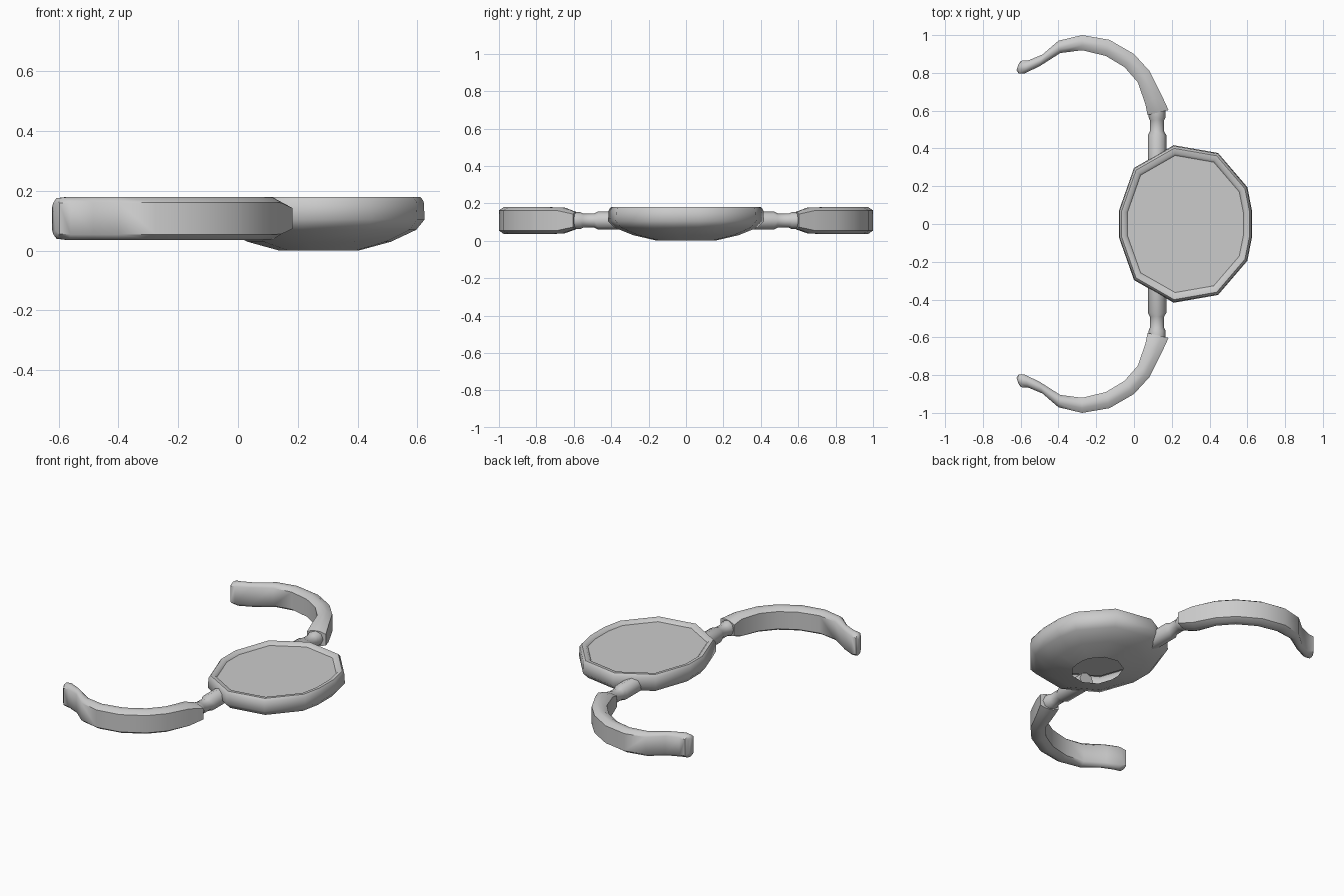
import bpy, bmesh
from mathutils import Vector

if "Cube" in bpy.data.objects:
    bpy.data.objects.remove(bpy.data.objects["Cube"])

CX, CZ = 0.27, 0.108   # dish centre in x, arm centre height


def make(name, rings, caps=(True, True), angle=0.7):
    """Skin a list of equal-length closed rings into one object."""
    bm = bmesh.new()
    vs = [[bm.verts.new(p) for p in r] for r in rings]
    n = len(vs[0])
    for a, b in zip(vs, vs[1:]):
        for i in range(n):
            j = (i + 1) % n
            bm.faces.new((a[i], a[j], b[j], b[i]))
    if caps[0]:
        bm.faces.new(vs[0][::-1])
    if caps[1]:
        bm.faces.new(vs[-1])
    bmesh.ops.recalc_face_normals(bm, faces=bm.faces)
    me = bpy.data.meshes.new(name)
    bm.to_mesh(me)
    bm.free()
    ob = bpy.data.objects.new(name, me)
    bpy.context.collection.objects.link(ob)
    bpy.ops.object.select_all(action='DESELECT')
    ob.select_set(True)
    bpy.context.view_layer.objects.active = ob
    bpy.ops.object.shade_smooth_by_angle(angle=angle)
    return ob


# Twelve-sided dish outline, mirrored across y
half = [(0.625, 0.07), (0.60, 0.195), (0.445, 0.376), (0.21, 0.417), (0.0, 0.297), (-0.08, 0.07)]
outline = half + [(x, -y) for x, y in reversed(half)]


def dish_ring(s, z):
    return [(CX + (x - CX) * s, y * s, z) for x, y in outline]


# Hollow dish with an open hole in the bottom and a rolled rim
make("dish_shell", [dish_ring(s, z) for s, z in (
    (0.37, 0.0), (0.68, 0.03), (0.92, 0.07), (1.0, 0.105),
    (0.99, 0.165), (0.96, 0.18), (0.90, 0.178), (0.87, 0.165))], caps=(False, False), angle=0.9)

# Flat panel inside the rim
make("dish_panel", [dish_ring(0.875, 0.165)], caps=(False, True))

# Arm stations: outer edge, inner edge, half height
stations = [
    ((0.183, 0.603), (0.072, 0.577), 0.046),
    ((0.145, 0.685), (0.060, 0.635), 0.070),
    ((0.082, 0.810), (0.020, 0.750), 0.072),
    ((0.000, 0.900), (-0.050, 0.830), 0.072),
    ((-0.130, 0.975), (-0.150, 0.890), 0.072),
    ((-0.275, 1.000), (-0.275, 0.920), 0.072),
    ((-0.400, 0.970), (-0.390, 0.905), 0.072),
    ((-0.485, 0.897), (-0.500, 0.835), 0.072),
    ((-0.560, 0.866), (-0.580, 0.797), 0.072),
    ((-0.598, 0.864), (-0.612, 0.798), 0.068),
    ((-0.612, 0.845), (-0.622, 0.815), 0.052),
]
section = [(1, 0.75), (0.35, 1), (-0.35, 1), (-1, 0.75),
           (-1, -0.75), (-0.35, -1), (0.35, -1), (1, -0.75)]


def arm_ring(outer, inner, h, side):
    o, i = Vector(outer), Vector(inner)
    mid, across = (o + i) / 2, (o - i) / 2
    pts = []
    for u, v in section:
        p = mid + across * u
        pts.append((p.x, p.y * side, CZ + h * v))
    return pts


# Stepped pivot rod: y position and radius
rod = [(0.27, 0.049), (0.47, 0.049), (0.49, 0.038), (0.55, 0.038), (0.565, 0.045), (0.60, 0.045)]
circle = [(1, 0), (0.707, 0.707), (0, 1), (-0.707, 0.707),
          (-1, 0), (-0.707, -0.707), (0, -1), (0.707, -0.707)]

for side, label in ((1, "back"), (-1, "front")):
    make(label + "_curved_arm", [arm_ring(o, i, h, side) for o, i, h in stations], angle=0.85)
    make(label + "_pivot_rod", [[(0.122 + r * c, y * side, CZ + r * s) for c, s in circle]
                                for y, r in rod], angle=0.85)
